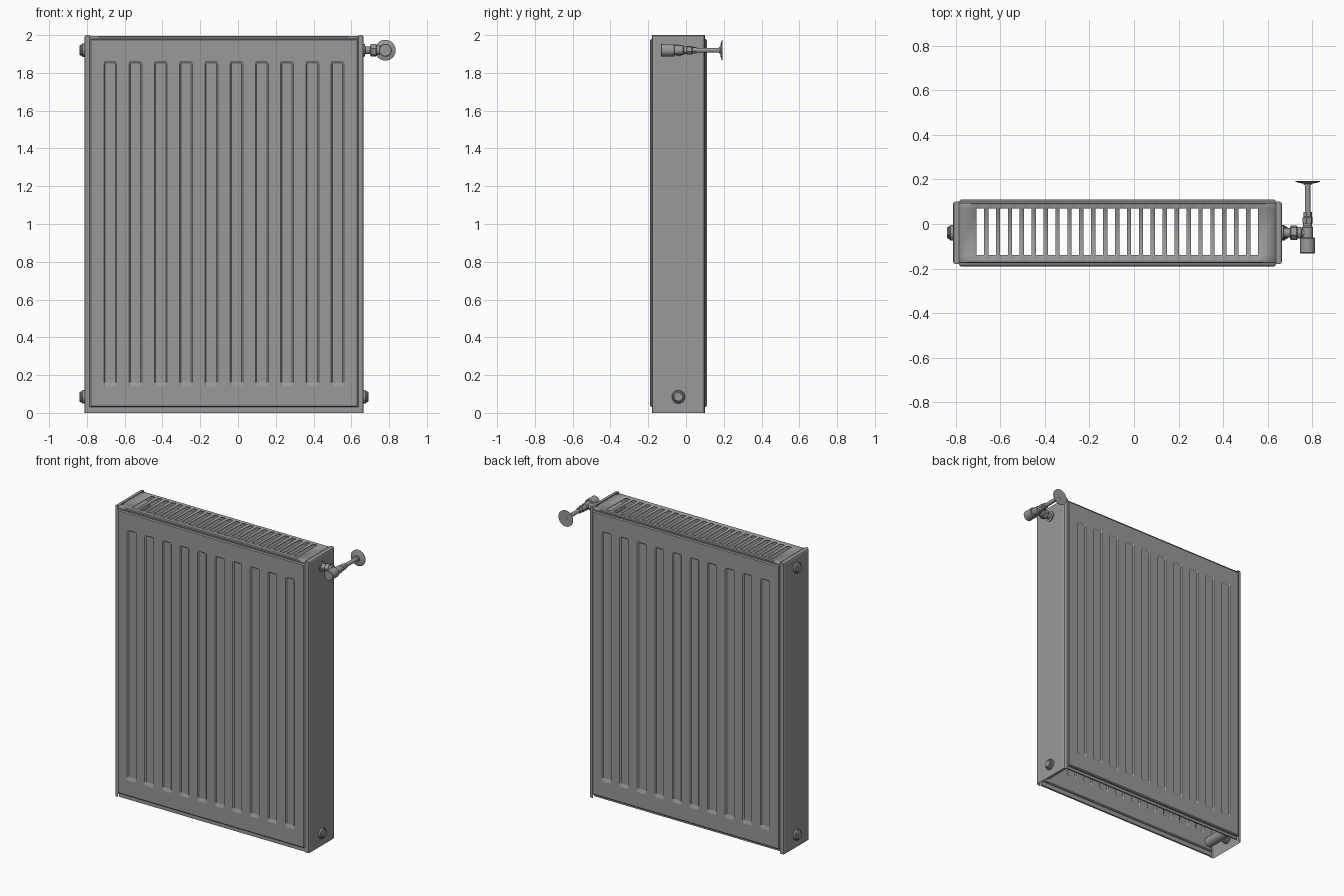
import bpy, bmesh, math
from mathutils import Vector

if "Cube" in bpy.data.objects:
    bpy.data.objects.remove(bpy.data.objects["Cube"])

X0, X1 = -0.785, 0.637          # panel width
YC = -0.04                      # middle of the radiator depth
Z_LOW, Z_HIGH = 0.085, 1.92     # connection heights

GREY = bpy.data.materials.new("dark_grey")
GREY.diffuse_color = (0.32, 0.32, 0.32, 1)
GREY.use_nodes = True
GREY.node_tree.nodes["Principled BSDF"].inputs["Base Color"].default_value = GREY.diffuse_color


def finish(name, bm, thick=0.0, angle=30):
    bmesh.ops.recalc_face_normals(bm, faces=bm.faces[:])
    me = bpy.data.meshes.new(name)
    bm.to_mesh(me)
    bm.free()
    me.materials.append(GREY)
    ob = bpy.data.objects.new(name, me)
    bpy.context.collection.objects.link(ob)
    if thick:
        m = ob.modifiers.new("thickness", 'SOLIDIFY')
        m.thickness = thick
        m.use_even_offset = True
    bpy.ops.object.select_all(action='DESELECT')
    ob.select_set(True)
    bpy.context.view_layer.objects.active = ob
    bpy.ops.object.shade_smooth_by_angle(angle=math.radians(angle))
    return ob


def grid(bm, nx, ny, point, skip=lambda i, j: False):
    v = [[bm.verts.new(point(i, j)) for j in range(ny)] for i in range(nx)]
    for i in range(nx - 1):
        for j in range(ny - 1):
            if not skip(i, j):
                bm.faces.new((v[i][j], v[i + 1][j], v[i + 1][j + 1], v[i][j + 1]))


def lathe(name, profile, origin, axis, n=24):
    """Revolve (radius, distance) pairs around an axis, with closed ends."""
    bm = bmesh.new()
    a = Vector(axis).normalized()
    u = a.orthogonal().normalized()
    w = a.cross(u)
    rings = []
    for r, t in profile:
        c = Vector(origin) + a * t
        rings.append([bm.verts.new(c + r * (u * math.cos(k * math.tau / n) + w * math.sin(k * math.tau / n)))
                      for k in range(n)])
    for p, q in zip(rings, rings[1:]):
        for k in range(n):
            bm.faces.new((p[k], p[(k + 1) % n], q[(k + 1) % n], q[k]))
    bm.faces.new(rings[0])
    bm.faces.new(rings[-1])
    return finish(name, bm)


def box(name, lo, hi):
    bm = bmesh.new()
    bmesh.ops.create_cube(bm, size=1)
    for v in bm.verts:
        v.co = [l + (c + 0.5) * (h - l) for l, h, c in zip(lo, hi, v.co)]
    return finish(name, bm)


# Water panels: pressed sheets with ten vertical channels on both faces
def panel(name, y_out, y_in):
    bm = bmesh.new()
    s = 1 if y_in > y_out else -1
    xs, sunk = [X0, X0, X0 + 0.006], [0, 0, 0]
    for k in range(10):
        c = -0.676 + k * 0.1337
        xs += [c - 0.034, c - 0.027, c + 0.027, c + 0.034]
        sunk += [0, 1, 1, 0]
    xs += [X1 - 0.006, X1, X1]
    sunk += [0, 0, 0]
    zs = [0.03, 0.03, 0.036, 0.14, 0.162, 1.85, 1.862, 1.974, 1.98, 1.98]
    nx, nz = len(xs), len(zs)
    for y, d in ((y_out, s), (y_in, -s)):
        def point(i, j):
            ring = min(i, j, nx - 1 - i, nz - 1 - j)
            off = (0.02, 0.006, 0)[min(ring, 2)]
            if sunk[i] and j in (4, 5):
                off = 0.008
            return xs[i], y + d * off, zs[j]
        grid(bm, nx, nz, point)
    bmesh.ops.remove_doubles(bm, verts=bm.verts[:], dist=1e-5)
    finish(name, bm, angle=15)


panel("front_panel", -0.19, -0.15)
panel("back_panel", 0.11, 0.07)

# Bottom rails below the panels
box("front_bottom_rail", (X0, -0.174, 0.0), (X1, -0.162, 0.032))
box("back_bottom_rail", (X0, 0.082, 0.012), (X1, 0.092, 0.032))

# Top grille: folded sheet with 24 slots
bm = bmesh.new()
gx = [-0.79]
for k in range(24):
    a = -0.708 + k * 0.0535
    gx += [a, a + 0.034]
gx.append(0.64)
gy = [(-0.175, 1.97), (-0.175, 1.991), (-0.17, 1.996), (-0.14, 1.996), (0.07, 1.996),
      (0.09, 1.996), (0.095, 1.991), (0.095, 1.97)]
grid(bm, len(gx), len(gy), lambda i, j: (gx[i], *gy[j]),
     lambda i, j: j == 3 and i % 2 == 1)
finish("top_grille", bm, 0.006)


# Side covers: shallow folded trays with rounded edges, open inwards and below
def side_cover(name, x_out, s):
    bm = bmesh.new()
    half = [(0.028, -0.18), (0.012, -0.18), (0.0035, -0.1765), (0, -0.168)]
    section = half + [(d, 2 * YC - y) for d, y in reversed(half)]
    rows = [(0.0, 0), (1.988, 0), (1.9965, 0.0035), (2.0, 0.012), (2.0, 0.028)]
    grid(bm, len(section), len(rows),
         lambda i, j: (x_out + s * max(section[i][0], rows[j][1]), section[i][1], rows[j][0]))
    bmesh.ops.remove_doubles(bm, verts=bm.verts[:], dist=1e-5)
    finish(name, bm, angle=12)


side_cover("left_side_cover", -0.813, 1)
side_cover("right_side_cover", 0.665, -1)

# Cross pipes joining the two panels, with stubs to the sides
for side, x, out in (("left", -0.752, -1), ("right", 0.604, 1)):
    for level, z in (("lower", Z_LOW), ("upper", Z_HIGH)):
        lathe(f"{side}_{level}_cross_pipe", [(0.034, 0), (0.034, 0.236)], (x, -0.158, z), (0, 1, 0))
        lathe(f"{side}_{level}_stub", [(0.03, 0), (0.03, 0.058)], (x, YC, z), (out, 0, 0))

# Blanking plugs: round collar and hexagonal head
for name, x, z, out in (("left_upper", -0.812, Z_HIGH, -1), ("left_lower", -0.812, Z_LOW, -1),
                        ("right_lower", 0.664, Z_LOW, 1)):
    lathe(name + "_plug_collar", [(0.035, -0.01), (0.035, 0.012), (0.031, 0.016)], (x, YC, z), (out, 0, 0))
    lathe(name + "_plug_head", [(0.029, 0.01), (0.029, 0.022), (0.024, 0.027)], (x, YC, z), (out, 0, 0), 6)

# Valve: union from the radiator, then a tee along the depth
VX = 0.78
lathe("valve_union", [(0.034, -0.01), (0.034, 0.008), (0.021, 0.01), (0.021, 0.036), (0.026, 0.04),
                      (0.026, 0.085), (0.02, 0.09), (0.02, 0.115)], (0.664, YC, Z_HIGH), (1, 0, 0))
lathe("valve_union_nut", [(0.027, 0), (0.034, 0.005), (0.034, 0.03), (0.027, 0.035)],
      (0.7, YC, Z_HIGH), (1, 0, 0), 6)
lathe("valve_cap", [(0.031, 0), (0.034, 0.003), (0.034, 0.068), (0.03, 0.072)],
      (VX, -0.132, Z_HIGH), (0, 1, 0))
lathe("valve_body", [(0.025, 0), (0.025, 0.05), (0.02, 0.055), (0.02, 0.07)],
      (VX, -0.065, Z_HIGH), (0, 1, 0))
lathe("valve_pipe_nut", [(0.018, 0), (0.023, 0.004), (0.023, 0.03), (0.019, 0.034), (0.019, 0.055)],
      (VX, 0.0, Z_HIGH), (0, 1, 0), 6)
lathe("supply_pipe", [(0.013, 0), (0.013, 0.164)], (VX, 0.03, Z_HIGH), (0, 1, 0))

# Wall flange around the supply pipe
lathe("wall_flange", [(0.017, 0), (0.019, 0.006), (0.04, 0.01), (0.055, 0.015), (0.055, 0.018)],
      (VX, 0.175, Z_HIGH), (0, 1, 0), 32)
